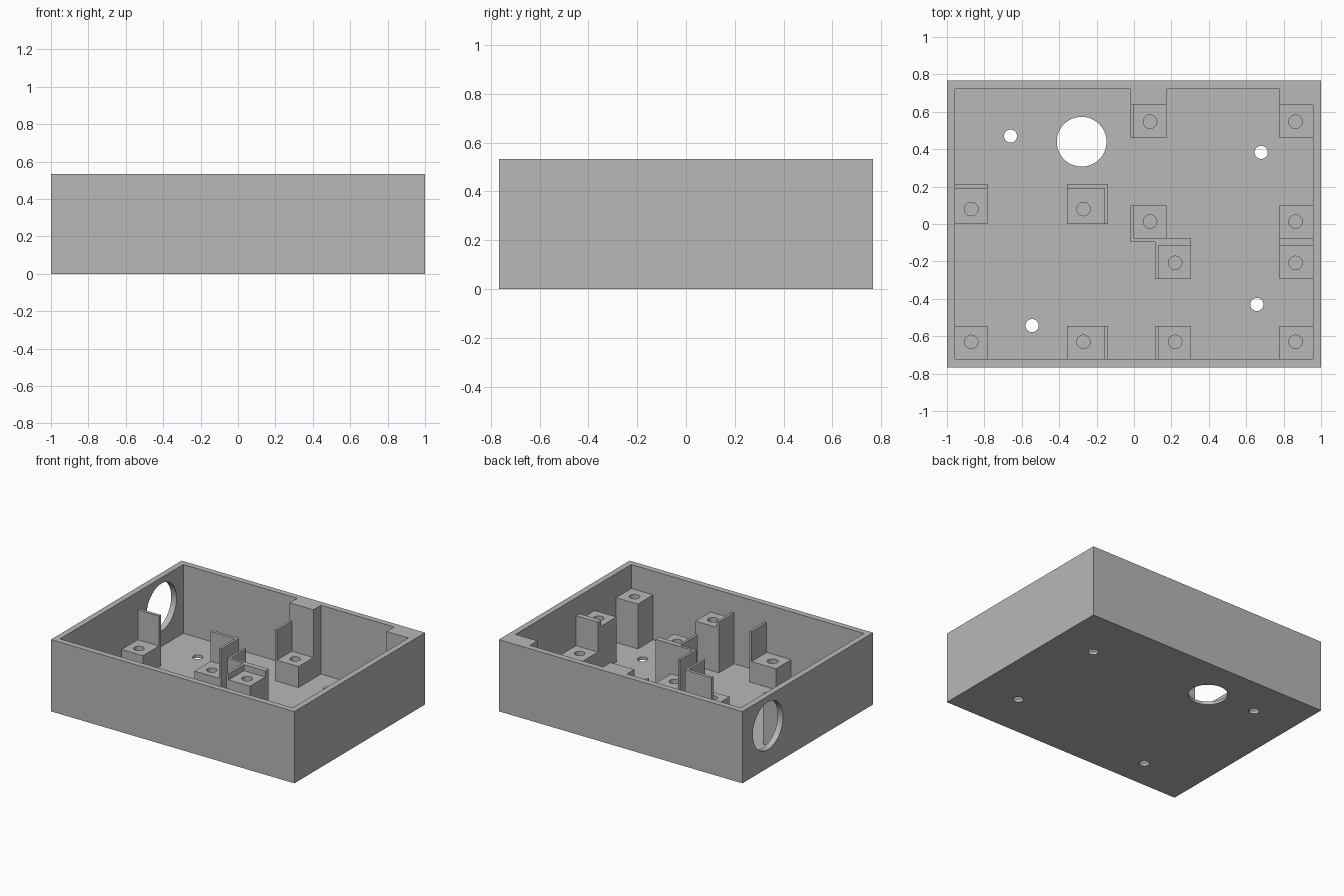
import bpy
import bmesh
from math import pi
from mathutils import Matrix, Vector

if "Cube" in bpy.data.objects:
    bpy.data.objects.remove(bpy.data.objects["Cube"], do_unlink=True)

grey = bpy.data.materials.new("plain_grey")
grey.use_nodes = True
grey.diffuse_color = (0.48, 0.48, 0.48, 1)
grey.node_tree.nodes["Principled BSDF"].inputs["Base Color"].default_value = grey.diffuse_color

HX, HY, TOP = 1.0, 0.767, 0.533      # outer half sizes and height
FLOOR, WALL = 0.022, 0.044
IX, IY = HX - WALL, HY - WALL        # inner half sizes
LOW, HIGH, FENCE = 0.178, 0.355, 0.4


def make(name, bm):
    mesh = bpy.data.meshes.new(name)
    bm.to_mesh(mesh)
    bm.free()
    mesh.materials.append(grey)
    obj = bpy.data.objects.new(name, mesh)
    bpy.context.collection.objects.link(obj)
    return obj


def box(name, x0, x1, y0, y1, z0, z1):
    bm = bmesh.new()
    size = Matrix.Diagonal((x1 - x0, y1 - y0, z1 - z0, 1))
    mid = Vector((x0 + x1, y0 + y1, z0 + z1)) / 2
    bmesh.ops.create_cube(bm, size=1, matrix=Matrix.Translation(mid) @ size)
    return make(name, bm)


def rod(x, y, z, radius, depth, turn=0):
    bm = bmesh.new()
    place = Matrix.Translation((x, y, z)) @ Matrix.Rotation(turn, 4, "Y")
    bmesh.ops.create_cone(bm, cap_ends=True, segments=48, radius1=radius,
                          radius2=radius, depth=depth, matrix=place)
    return make("cutter", bm)


def cut(obj, cutters):
    for cutter in cutters:
        mod = obj.modifiers.new("cut", "BOOLEAN")
        mod.operation, mod.solver, mod.object = "DIFFERENCE", "EXACT", cutter
    bpy.context.view_layer.update()
    graph = bpy.context.evaluated_depsgraph_get()
    mesh = bpy.data.meshes.new_from_object(obj.evaluated_get(graph))
    obj.modifiers.clear()
    obj.data = mesh
    for cutter in cutters:
        bpy.data.objects.remove(cutter, do_unlink=True)


# Open tray with floor holes and a round side opening
tray = box("tray", -HX, HX, -HY, HY, 0, TOP)
cutters = [box("cutter", -IX, IX, -IY, IY, FLOOR, 1),
           rod(-HX, 0.467, 0.313, 0.177, 0.3, pi / 2),
           rod(-0.28, 0.44, 0, 0.133, 0.3)]
for x, y in ((-0.66, 0.47), (0.68, 0.383), (0.657, -0.43), (-0.545, -0.543)):
    cutters.append(rod(x, y, 0, 0.035, 0.3))
cut(tray, cutters)

# Screw posts: name, x range, y range, height, screw centre
WEST, EAST = (-IX, -0.782), (0.777, IX)
FRONT, BACK = (-IY, -0.545), (0.46, 0.635)
posts = [
    ("west_middle", WEST, (0, 0.19), LOW, (-0.87, 0.08)),
    ("centre_west", (-0.358, -0.157), (0, 0.19), LOW, (-0.27, 0.08)),
    ("west_front", WEST, FRONT, LOW, (-0.87, -0.63)),
    ("centre_west_front", (-0.358, -0.157), FRONT, LOW, (-0.27, -0.63)),
    ("centre_east_front", (0.13, 0.305), FRONT, HIGH, (0.22, -0.63)),
    ("east_front", EAST, FRONT, HIGH, (0.864, -0.63)),
    ("centre_east", (0.13, 0.305), (-0.295, -0.115), HIGH, (0.22, -0.208)),
    ("east_lower", EAST, (-0.295, -0.115), HIGH, (0.864, -0.208)),
    ("centre", (-0.003, 0.175), (-0.075, 0.1), LOW, (0.086, 0.013)),
    ("east_upper", EAST, (-0.075, 0.1), LOW, (0.864, 0.013)),
    ("centre_back", (-0.003, 0.175), BACK, LOW, (0.086, 0.547)),
    ("east_back", EAST, BACK, LOW, (0.864, 0.547)),
]
for name, xs, ys, height, (x, y) in posts:
    post = box(name + "_post", *xs, *ys, FLOOR, height)
    cut(post, [rod(x, y, height, 0.036, 0.25)])

# Thin fences that locate the boards
fences = [
    ("west_middle", WEST, (0.19, 0.213)),
    ("centre_west_back", (-0.358, -0.157), (0.19, 0.213)),
    ("centre_west_side", (-0.157, -0.139), (0, 0.213)),
    ("centre_west_front", (-0.157, -0.139), FRONT),
    ("centre_east_front", (0.111, 0.13), FRONT),
    ("centre_east_side", (0.111, 0.13), (-0.295, -0.115)),
    ("centre_east_back", (0.111, 0.305), (-0.115, -0.075)),
    ("centre_front", (-0.003, 0.111), (-0.095, -0.075)),
    ("centre_side", (-0.02, -0.003), (-0.095, 0.1)),
    ("centre_back_side", (-0.02, -0.003), BACK),
    ("east", EAST, (-0.115, -0.075)),
]
for name, xs, ys in fences:
    box(name + "_fence", *xs, *ys, FLOOR, FENCE)

# Full height blocks against the back wall
for name, xs in (("centre", (-0.02, 0.175)), ("east", EAST)):
    box(name + "_back_block", *xs, BACK[1], IY, FLOOR, TOP)
